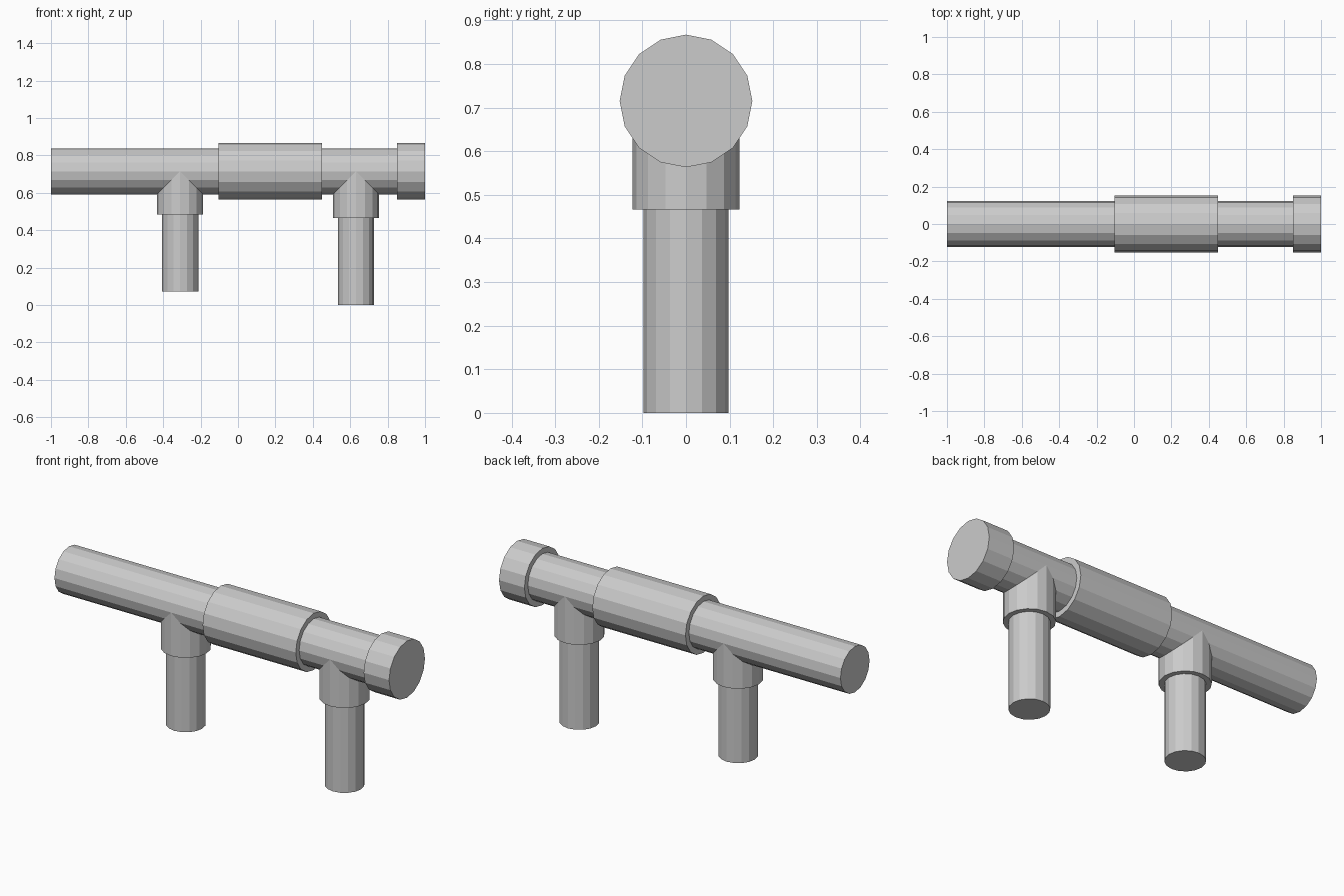
import bpy
from math import pi

if "Cube" in bpy.data.objects:
    bpy.data.objects.remove(bpy.data.objects["Cube"])

SIDES = 16
AXIS_Z = 0.715      # height of the horizontal pipe's centre line
PIPE_R = 0.123
SLEEVE_R = 0.152
LEG_R = 0.097


def cylinder(name, radius, length, location, rotation=(0, 0, 0)):
    bpy.ops.mesh.primitive_cylinder_add(vertices=SIDES, radius=radius, depth=length,
                                        location=location, rotation=rotation)
    obj = bpy.context.object
    obj.name = name
    return obj


def along_x(name, radius, x0, x1):
    return cylinder(name, radius, x1 - x0, ((x0 + x1) / 2, 0, AXIS_Z), (0, pi / 2, 0))


def along_z(name, radius, x, z0, z1):
    return cylinder(name, radius, z1 - z0, (x, 0, (z0 + z1) / 2))


# Horizontal run: pipe, wide middle sleeve, end cap
along_x("main_pipe", PIPE_R, -1.0, 0.99)
along_x("middle_sleeve", SLEEVE_R, -0.103, 0.448)
along_x("end_cap", SLEEVE_R, 0.85, 1.0)

# Downward branches: tee collar meeting the pipe axis, and a narrower leg
for side, x, collar_z, foot_z in (("left", -0.309, 0.483, 0.073),
                                  ("right", 0.631, 0.466, 0.0)):
    along_z(side + "_tee_collar", PIPE_R, x, collar_z, AXIS_Z)
    along_z(side + "_leg", LEG_R, x, foot_z, collar_z + 0.02)
